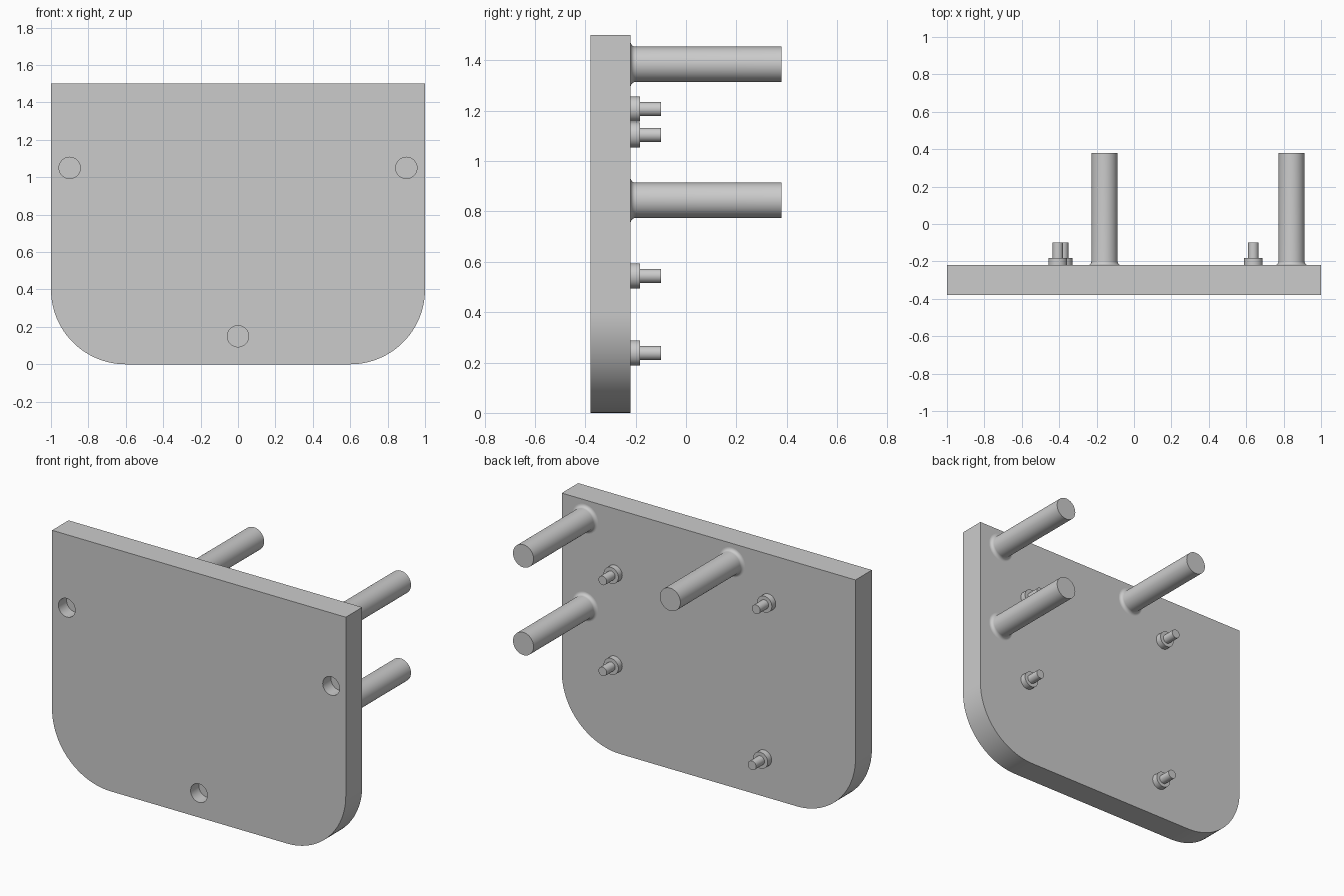
import bpy, bmesh
from math import sin, cos, pi, radians
from mathutils import Vector, Matrix

cube = bpy.data.objects.get("Cube")
if cube:
    bpy.data.objects.remove(cube, do_unlink=True)

FRONT, BACK, TIP = -0.38, -0.22, 0.38

# One plain grey for everything
grey = bpy.data.materials.new("plain grey")
grey.use_nodes = True
grey.diffuse_color = (0.6, 0.6, 0.6, 1)
grey.node_tree.nodes["Principled BSDF"].inputs["Base Color"].default_value = (0.6, 0.6, 0.6, 1)


def finish(name, bm):
    bmesh.ops.recalc_face_normals(bm, faces=bm.faces)
    mesh = bpy.data.meshes.new(name)
    bm.to_mesh(mesh)
    bm.free()
    mesh.materials.append(grey)
    obj = bpy.data.objects.new(name, mesh)
    bpy.context.collection.objects.link(obj)
    return obj


def select(obj):
    bpy.ops.object.select_all(action='DESELECT')
    obj.select_set(True)
    bpy.context.view_layer.objects.active = obj


def smooth(obj):
    select(obj)
    bpy.ops.object.shade_smooth_by_angle(angle=radians(35))


def lathe(name, x, z, profile, steps=48):
    """Spin (radius, y) points about the y axis; both ends lie on the axis."""
    bm = bmesh.new()
    verts = [bm.verts.new((r, y, 0)) for r, y in profile]
    edges = [bm.edges.new(pair) for pair in zip(verts, verts[1:])]
    bmesh.ops.spin(bm, geom=verts + edges, cent=(0, 0, 0), axis=(0, 1, 0),
                   angle=2 * pi, steps=steps)
    bmesh.ops.remove_doubles(bm, verts=bm.verts, dist=1e-5)
    obj = finish(name, bm)
    obj.matrix_world = Matrix.Translation((x, 0, z))
    return obj


# Plate with rounded lower corners
R = 0.4
arc = [(1 - R + R * sin(a), R - R * cos(a))
       for a in (pi / 2 * i / 24 for i in range(25))]
outline = arc + [(1, 1.5), (-1, 1.5)] + [(-x, z) for x, z in reversed(arc)]
bm = bmesh.new()
face = bm.faces.new([bm.verts.new((x, FRONT, z)) for x, z in outline])
grown = bmesh.ops.extrude_face_region(bm, geom=[face])["geom"]
bmesh.ops.translate(bm, vec=Vector((0, BACK - FRONT, 0)),
                    verts=[v for v in grown if isinstance(v, bmesh.types.BMVert)])
plate = finish("plate", bm)

# Blind holes in the front
for x, z in ((-0.9, 1.05), (0.9, 1.05), (0, 0.15)):
    hole = lathe("hole_cutter", x, z, [(0, FRONT - 0.1), (0.057, FRONT - 0.1),
                                       (0.057, FRONT + 0.08), (0, FRONT + 0.08)])
    hole.hide_render = True
    cut = plate.modifiers.new("hole", 'BOOLEAN')
    cut.operation, cut.solver, cut.object = 'DIFFERENCE', 'EXACT', hole
    select(plate)
    bpy.ops.object.modifier_apply(modifier=cut.name)
    bpy.data.objects.remove(hole, do_unlink=True)
smooth(plate)

# Long posts with a filleted foot
POST, FILLET = 0.07, 0.02
foot = [(POST + FILLET - FILLET * sin(a), BACK + FILLET - FILLET * cos(a))
        for a in (pi / 2 * i / 8 for i in range(9))]
post = [(0, BACK - 0.01), (POST + FILLET, BACK - 0.01)] + foot + [(POST, TIP), (0, TIP)]
for name, x, z in (("upper_left_post", 0.842, 1.384), ("lower_left_post", 0.842, 0.844),
                   ("upper_right_post", -0.158, 1.384)):
    smooth(lathe(name, x, z, post))

# Small stepped pegs
peg = [(0, BACK - 0.01), (0.05, BACK - 0.01), (0.05, -0.182),
       (0.028, -0.182), (0.028, -0.1), (0, -0.1)]
for name, x, z in (("upper_left_peg", 0.638, 1.104), ("lower_left_peg", 0.638, 0.544),
                   ("upper_right_peg", -0.407, 1.206), ("lower_right_peg", -0.379, 0.238)):
    smooth(lathe(name, x, z, peg))
